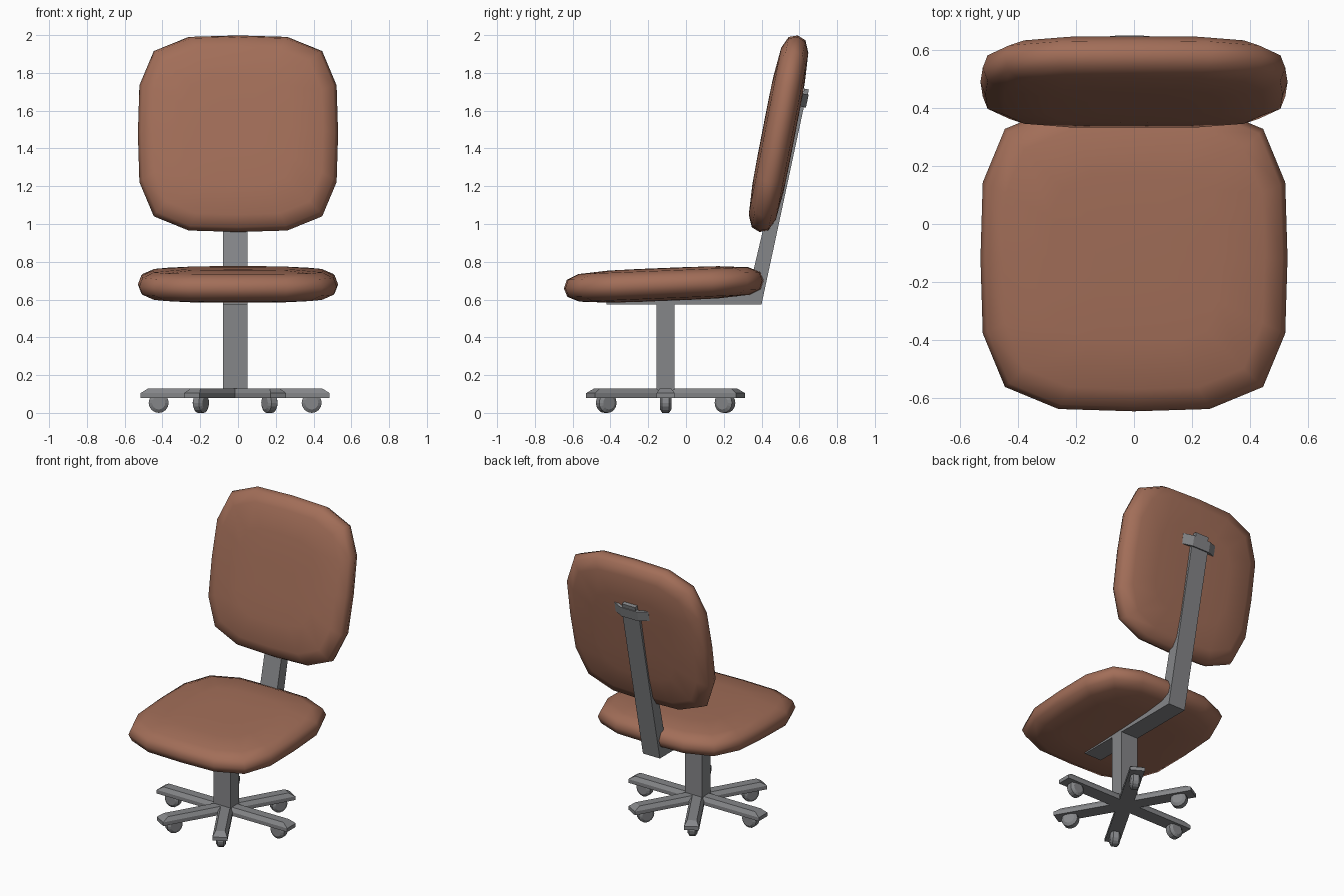
import bpy, bmesh, math
from mathutils import Matrix, Vector

if "Cube" in bpy.data.objects:
    bpy.data.objects.remove(bpy.data.objects["Cube"])

def material(name, rgb):
    m = bpy.data.materials.new(name)
    m.diffuse_color = (*rgb, 1)
    m.use_nodes = True
    m.node_tree.nodes["Principled BSDF"].inputs["Base Color"].default_value = m.diffuse_color
    return m

BROWN = material("brown upholstery", (0.36, 0.155, 0.098))
GREY = material("grey metal", (0.235, 0.24, 0.25))
CX, CY = -0.015, -0.108          # axis of the pedestal

def finish(bm, name, mat, matrix=Matrix(), smooth=False):
    bmesh.ops.recalc_face_normals(bm, faces=bm.faces)
    me = bpy.data.meshes.new(name)
    bm.to_mesh(me)
    bm.free()
    me.transform(matrix)
    me.materials.append(mat)
    for p in me.polygons:
        p.use_smooth = smooth
    ob = bpy.data.objects.new(name, me)
    bpy.context.collection.objects.link(ob)
    return ob

def loft(name, rings, mat, matrix=Matrix(), smooth=False):
    """Skin a list of equal-length closed rings and cap both ends."""
    bm = bmesh.new()
    vs = [[bm.verts.new(p) for p in r] for r in rings]
    n = len(vs[0])
    for a, b in zip(vs, vs[1:]):
        for i in range(n):
            j = (i + 1) % n
            bm.faces.new((a[i], a[j], b[j], b[i]))
    bm.faces.new(vs[0])
    bm.faces.new(vs[-1])
    return finish(bm, name, mat, matrix, smooth)

def box(name, size, loc, rot_x=0.0):
    bm = bmesh.new()
    bmesh.ops.create_cube(bm, size=1)
    return finish(bm, name, GREY, Matrix.Translation(loc) @ Matrix.Rotation(rot_x, 4, 'X')
                  @ Matrix.Diagonal((*size, 1)))

# Cushions: 16-sided rounded square with a puffed section
def cushion(name, loc, tilt):
    outline = []
    for q in range(4):
        for p in ((1, -.5), (1, 0), (1, .5), (1, 1)):
            v = Vector(p) / (abs(p[0]) ** 4 + abs(p[1]) ** 4) ** 0.25
            outline.append(Matrix.Rotation(q * math.pi / 2, 2) @ v)
    half = [(0.25, 0.087), (0.55, 0.085), (0.85, 0.073), (0.968, 0.045)]
    section = [(s, -z) for s, z in half] + [(1, 0)] + half[::-1]
    rings = [[(v.x * s * 0.53, v.y * s * 0.53, z) for v in outline] for s, z in section]
    loft(name, rings, BROWN, Matrix.Translation(loc) @ Matrix.Rotation(math.radians(tilt), 4, 'X'), True)

cushion("seat_cushion", (0, -0.117, 0.68), 2.3)
cushion("back_cushion", (0, 0.49, 1.478), 79)

# L-shaped frame under the seat and up the back
profile = [(-0.42, 0.575), (0.40, 0.575), (0.637, 1.68), (0.575, 1.68), (0.335, 0.66), (-0.42, 0.59)]
loft("support_frame", [[(CX + s * 0.065, y, z) for y, z in profile] for s in (-1, 1)], GREY)

# Bent bracket and small knob at the top of the upright
bend = [(-0.13, -0.03), (-0.065, 0), (0.065, 0), (0.13, -0.03),
        (0.13, -0.05), (0.065, -0.02), (-0.065, -0.02), (-0.13, -0.05)]
loft("back_bracket", [[(x, y, h) for x, y in bend] for h in (-0.035, 0.035)], GREY,
     Matrix.Translation((CX, 0.642, 1.65)) @ Matrix.Rotation(math.radians(-12), 4, 'X'))
box("bracket_knob", (0.1, 0.025, 0.06), (CX, 0.632, 1.685), math.radians(-12))

# Pedestal column
box("column", (0.13, 0.094, 0.49), (CX, CY, 0.335))

# Six-armed base with a wheel under each arm
for i in range(6):
    turn = Matrix.Translation((CX, CY, 0)) @ Matrix.Rotation(i * math.pi / 3, 4, 'Z')
    reach = 0.5 if i % 3 == 0 else 0.458
    rings = []
    for w, cut, z in ((0.047, 0, 0.08), (0.047, 0, 0.105), (0.03, 0.04, 0.13)):
        rings.append([(0, -w, z), (reach - cut, -w, z), (reach - cut, w, z), (0, w, z)])
    loft(f"base_arm_{i + 1}", rings, GREY, turn)
    wheel = []
    for y, r in ((-0.03, 0.035), (-0.018, 0.053), (0.018, 0.053), (0.03, 0.035)):
        wheel.append([(reach - 0.095 + r * math.cos(a * math.pi / 8), y,
                       0.053 + r * math.sin(a * math.pi / 8)) for a in range(16)])
    loft(f"caster_{i + 1}", wheel, GREY, turn)
